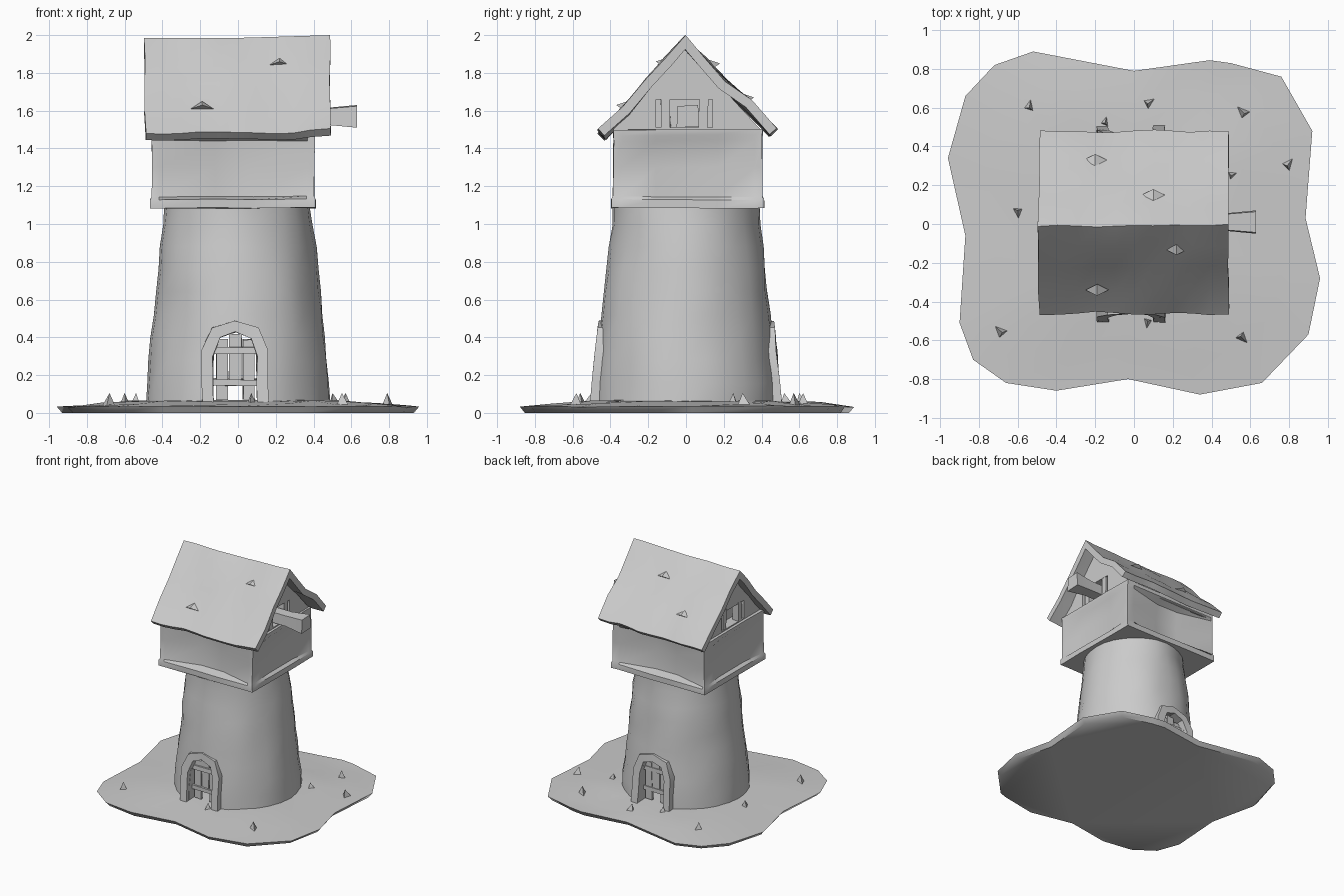
import bpy, bmesh, math, random
from mathutils import Vector, noise

if "Cube" in bpy.data.objects:
    bpy.data.objects.remove(bpy.data.objects["Cube"])

random.seed(4)
stone = bpy.data.materials.new("plain_grey")
stone.diffuse_color = (0.6, 0.6, 0.6, 1)
stone.use_nodes = True
stone.node_tree.nodes["Principled BSDF"].inputs["Base Color"].default_value = stone.diffuse_color


def make(name, verts, faces, smooth=35):
    me = bpy.data.meshes.new(name)
    me.from_pydata([tuple(v) for v in verts], [], faces)
    bm = bmesh.new()
    bm.from_mesh(me)
    bmesh.ops.recalc_face_normals(bm, faces=bm.faces)
    bm.to_mesh(me)
    bm.free()
    ob = bpy.data.objects.new(name, me)
    bpy.context.collection.objects.link(ob)
    me.materials.append(stone)
    me.shade_smooth()
    me.set_sharp_from_angle(angle=math.radians(smooth))
    return ob


def wobble(p, amount, freq=5):
    return Vector(p) + noise.noise_vector(Vector(p) * freq) * amount


def loft(name, rings, smooth=35):
    """Skin closed rings of equal length and cap both ends."""
    n = len(rings[0])
    faces = [(r * n + i, r * n + (i + 1) % n, (r + 1) * n + (i + 1) % n, (r + 1) * n + i)
             for r in range(len(rings) - 1) for i in range(n)]
    faces += [tuple(range(n)), tuple(range((len(rings) - 1) * n, len(rings) * n))]
    return make(name, [v for r in rings for v in r], faces, smooth)


def box(name, lo, hi, jit=0.0):
    (a, b, c), (d, e, f) = lo, hi
    ring = lambda z: [wobble(p, jit, 9) for p in ((a, b, z), (d, b, z), (d, e, z), (a, e, z))]
    return loft(name, [ring(c), ring(f)])


def apply_mod(ob, kind, **settings):
    m = ob.modifiers.new(kind.lower(), kind)
    for k, v in settings.items():
        setattr(m, k, v)
    bpy.context.view_layer.objects.active = ob
    bpy.ops.object.modifier_apply(modifier=m.name)
    ob.data.set_sharp_from_angle(angle=math.radians(35))


def cut(ob, cutter):
    apply_mod(ob, 'BOOLEAN', object=cutter, operation='DIFFERENCE', solver='EXACT')
    bpy.data.objects.remove(cutter)


# Ground: wavy island with a flat underside
edge = [(-.52, .89), (-.72, .82), (-.87, .66), (-.96, .34), (-.87, -.06), (-.90, -.51),
        (-.83, -.70), (-.66, -.82), (-.40, -.86), (-.03, -.80), (.34, -.88), (.66, -.82),
        (.90, -.57), (.96, -.28), (.885, .03), (.92, .48), (.76, .76), (.5, .83), (.39, .845), (0, .79)]
rings = []
for s, z, amp in ((.97, 0, 0), (1, .035, .012), (.8, .046, .02), (.6, .06, .015), (.35, .068, 0)):
    rings.append([(x * s, y * s, z + amp * noise.noise(Vector((x * s * 4, y * s * 4, 1))))
                  for x, y in edge])
loft("ground", rings, 50)

# Small rocks on the ground
for x, y in ((-.54, .6), (.07, .62), (.57, .57), (.79, .3), (.5, .25), (-.68, -.56),
             (.55, -.58), (-.6, .07), (.07, -.5), (-.15, .52)):
    a = random.uniform(0, 6)
    pts = [(x + r * math.cos(a + t), y + r * math.sin(a + t), .04)
           for r, t in ((.05, 0), (.03, 1.8), (.03, 4.2))]
    make("rock", pts + [(x, y, .105)], [(0, 1, 2), (0, 1, 3), (1, 2, 3), (2, 0, 3)])

# Tapering round tower
profile = [(.49, .04), (.485, .16), (.472, .28), (.46, .4), (.447, .52), (.435, .64),
           (.422, .76), (.408, .88), (.392, 1.0), (.385, 1.1)]
N = 28
rings = [[wobble((r * math.cos(2 * math.pi * i / N), r * math.sin(2 * math.pi * i / N), z), .013, 6)
          for i in range(N)] for r, z in profile]
tower = loft("tower", rings, 40)


# Arched passage through the tower
def arch(w, top, spring):
    pts = [(-w, .05), (-w, spring * .5), (-w, spring)]
    for t in (.25, .5, .75):
        a = math.pi * t
        pts.append((-w * math.cos(a), spring + (top - spring) * math.sin(a) ** .8))
    return pts + [(w, spring), (w, spring * .5), (w, .05)]


CX = -.015
inner = arch(.115, .43, .3)
outer = arch(.175, .49, .33)
cut(tower, loft("passage_cutter", [[(CX + x, y, z) for x, z in inner] for y in (-.7, .7)]))

for s in (-1, 1):
    # Arch surround, leaning with the wall
    v, n = [], len(inner)
    for prof in (inner, outer):
        for d in (.508, .40):
            v += [wobble((CX + x, s * (d - .10 * (z - .05)), z), .008, 8) for x, z in prof]
    f = []
    for i in range(n - 1):
        for a, b in ((0, 2), (2, 3), (3, 1), (1, 0)):
            f.append((a * n + i, a * n + i + 1, b * n + i + 1, b * n + i))
    f += [(0, n, 3 * n, 2 * n), (n - 1, 2 * n - 1, 4 * n - 1, 3 * n - 1)]
    make("door_arch", v, f)
    # Gate planks and crossbars
    y = s * .41
    for z in (.16, .33):
        box("gate_crossbar", (CX - .115, y - .02, z - .015), (CX + .115, y + .02, z + .02), .008)
    for x0, x1, z0, z1 in ((-.1, -.04, .07, .39), (.04, .1, .07, .39), (-.035, .035, .17, .42)):
        box("gate_plank", (CX + x0, y - .01, z0), (CX + x1, y + .01, z1), .008)

# Upper room: recessed wall panels between corner posts
X0, X1, Y0, Y1 = -.455, .405, -.385, .405


def room_ring(z, dx, dy, out=0):
    front = [(X0 - out, 0), (X0 + .04, 0), (-.12, dy), (.08, dy), (X1 - .04, 0)]
    right = [(Y0 - out, 0), (-.34, 0), (-.16, dx), (.17, dx), (Y1 - .04, 0)]
    ring = [(x, Y0 - out + d, z) for x, d in front]
    ring += [(X1 + out - d, y, z) for y, d in right]
    ring += [(-.05 - (x + .025), Y1 + out - d, z) for x, d in front]
    ring[10] = (X1 + out, Y1 + out, z)
    ring += [(X0 - out + d, -y + .02, z) for y, d in right]
    ring[15] = (X0 - out, Y1 + out, z)
    return [wobble(p, .006, 4) for p in ring]


loft("upper_room", [room_ring(1.085, 0, 0, .008), room_ring(1.13, 0, 0, .008),
                    room_ring(1.145, .02, .07), room_ring(1.3, .025, .085),
                    room_ring(1.44, .02, .07), room_ring(1.47, 0, 0), room_ring(1.5, 0, 0)], 40)

# Gable block under the roof, with a window at each end
tri = [(-.385, 1.46), (.395, 1.46), (.395, 1.5), (.0, 1.93), (-.385, 1.5)]
gable = loft("gable", [[(x, y, z) for y, z in tri] for x in (-.43, .385)])
for x in (-.43, .385):
    cut(gable, box("window_cutter", (x - .09, -.16, 1.51), (x + .09, .14, 1.66)))
    for y in (-.11, .09):
        box("window_post", (x - .06 * (x > 0), y - .02, 1.5), (x + .06 * (x < 0), y + .025, 1.67), .015)

# Hoist beam
loft("hoist_beam", [[(x, .01 + h * a, 1.57 + h * b) for a, b in ((-1, -1), (1, -.9), (.9, 1), (-.9, .9))]
                    for x, h in ((.2, .045), (.47, .045), (.63, .06))])

# Roof: sagging slab bent over the ridge
cross = [(-.46, 1.485), (-.34, 1.615), (-.22, 1.75), (-.11, 1.875), (-.01, 1.985),
         (.11, 1.875), (.22, 1.76), (.35, 1.64), (.475, 1.505)]
xs = [-.49 + .98 * i / 10 for i in range(11)]
v = []
for x in xs:
    for y, z in cross:
        p = wobble((x, y, z + .014 * x), .02, 4.5)
        if abs(y) < .05:
            p.z = z + max(0, .03 * x)
        v.append(p)
m = len(cross)
f = [(i * m + j, i * m + j + 1, (i + 1) * m + j + 1, (i + 1) * m + j)
     for i in range(10) for j in range(m - 1)]
roof = make("roof", v, f, 50)
if roof.data.polygons[0].normal.z < 0:
    roof.data.flip_normals()
apply_mod(roof, 'SOLIDIFY', thickness=.05, offset=-1, use_even_offset=True)

# Loose shingles on the roof
for x, y, z in ((.22, -.13, 1.84), (-.19, -.34, 1.61), (.1, .15, 1.83), (-.2, .33, 1.65)):
    s = 1 if y > 0 else -1
    make("shingle", [(x - .06, y, z), (x + .06, y, z), (x, y - s * .03, z + .04),
                     (x, y + s * .03, z + .02)], [(0, 1, 2), (0, 1, 3), (1, 2, 3), (2, 0, 3)])
